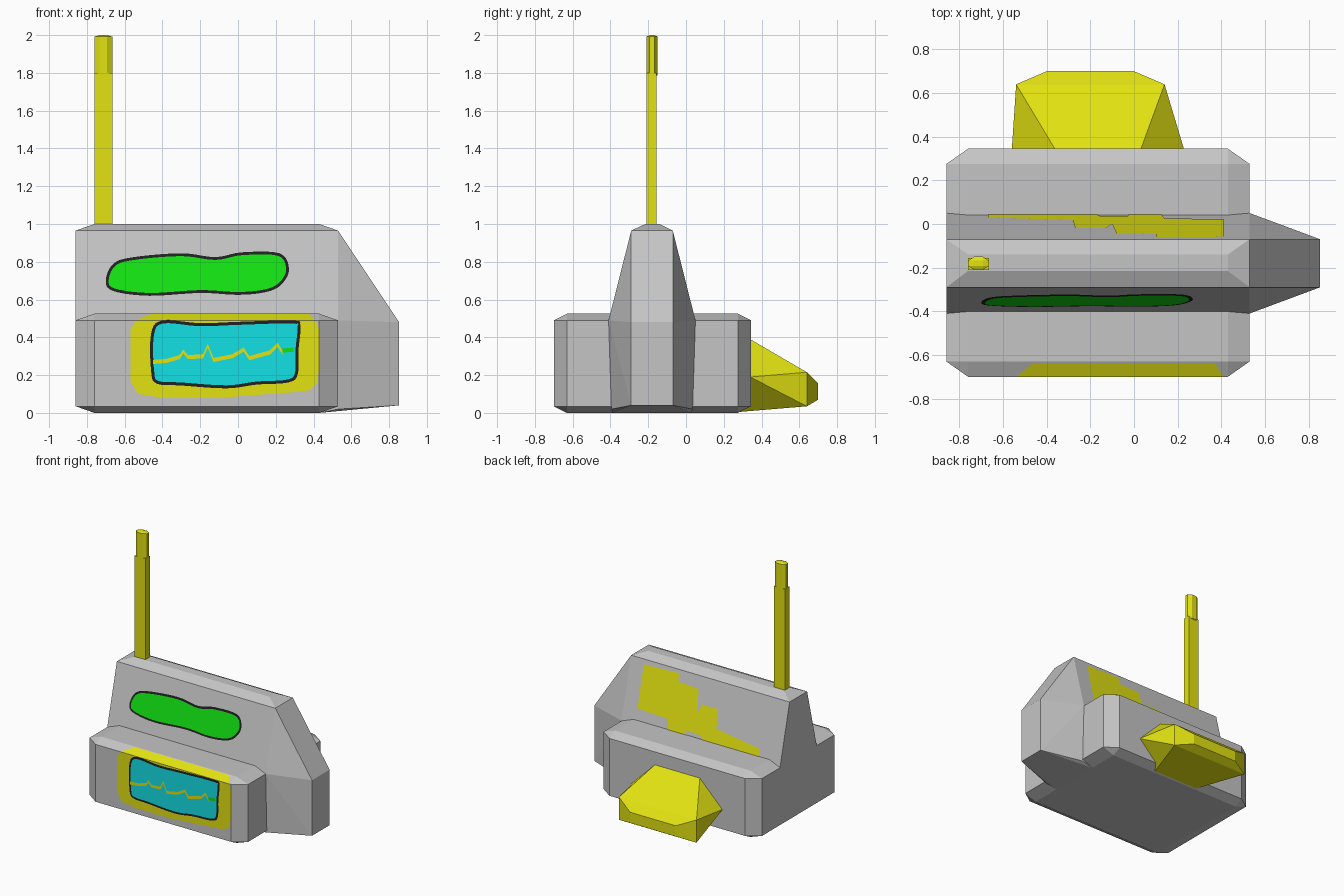
import bpy, bmesh, math
from mathutils import Vector

if "Cube" in bpy.data.objects:
    bpy.data.objects.remove(bpy.data.objects["Cube"])


def mat(name, rgb):
    m = bpy.data.materials.new(name)
    m.diffuse_color = (*rgb, 1)
    m.use_nodes = True
    m.node_tree.nodes["Principled BSDF"].inputs["Base Color"].default_value = m.diffuse_color
    return m


GREY = mat("grey", (0.56, 0.56, 0.56))
YELLOW = mat("yellow", (0.76, 0.76, 0.006))
GREEN = mat("green", (0.006, 0.76, 0.006))
CYAN = mat("cyan", (0.006, 0.75, 0.79))
BLACK = mat("black", (0.015, 0.015, 0.015))


def finish(bm, name, material):
    mesh = bpy.data.meshes.new(name)
    bm.to_mesh(mesh)
    bm.free()
    mesh.materials.append(material)
    ob = bpy.data.objects.new(name, mesh)
    bpy.context.collection.objects.link(ob)
    return ob


def hull(name, pts, material):
    """Flat-faced solid wrapped round a few corner points."""
    bm = bmesh.new()
    vs = [bm.verts.new(p) for p in pts]
    res = bmesh.ops.convex_hull(bm, input=vs)
    loose = [v for v in bm.verts if not v.link_faces]
    bmesh.ops.delete(bm, geom=loose, context='VERTS')
    bmesh.ops.dissolve_limit(bm, angle_limit=math.radians(1),
                             verts=bm.verts[:], edges=bm.edges[:])
    bmesh.ops.recalc_face_normals(bm, faces=bm.faces[:])
    return finish(bm, name, material)


def chamfer_points(lo, hi, c):
    """Corner points of a box with every edge chamfered by c = (x, y, z)."""
    pts = []
    for i in range(8):
        s = [(i >> k) & 1 for k in range(3)]
        for flush in range(3):
            pts.append([(hi[k] if s[k] else lo[k]) +
                        (0 if k == flush else (-c[k] if s[k] else c[k]))
                        for k in range(3)])
    return pts


def smooth(pts, n=5):
    """Closed Catmull-Rom curve through 2D points."""
    pts = [Vector(p) for p in pts]
    out = []
    for i in range(len(pts)):
        a, b, c, d = (pts[(i + k - 1) % len(pts)] for k in range(4))
        for j in range(n):
            t = j / n
            out.append(0.5 * (2 * b + (c - a) * t + (2 * a - 5 * b + 4 * c - d) * t * t
                              + (3 * b - a - 3 * c + d) * t ** 3))
    return out


def shrink(pts, d):
    """Move a counter-clockwise outline inward by d."""
    out = []
    for i, p in enumerate(pts):
        t = (pts[(i + 1) % len(pts)] - pts[i - 1]).normalized()
        out.append(p + Vector((-t.y, t.x)) * d)
    return out


def plate(name, pts, y_of_z, lift, material, direction=-1):
    """Thin painted face from an x/z outline laid on a front or back wall."""
    bm = bmesh.new()
    f = bm.faces.new([bm.verts.new((p[0], y_of_z(p[1]) + direction * lift, p[1]))
                      for p in pts])
    f.normal_update()
    if f.normal.y * direction < 0:
        f.normal_flip()
    bmesh.ops.triangulate(bm, faces=[f])
    return finish(bm, name, material)


def base_front(z):
    return -0.70


def fin_front(z):
    return -0.41 + (z - 0.49) * 0.12 / 0.475


def fin_back(z):
    return 0.05 - (z - 0.49) * 0.12 / 0.475


# Lower body
hull("base_body", chamfer_points((-0.86, -0.70, 0), (0.53, 0.345, 0.525), (0.10, 0.07, 0.035)), GREY)

# Tapered upper body
fin = []
for x, x_top in ((-0.86, -0.76), (0.53, 0.43)):
    fin += [(x, -0.41, 0.49), (x, 0.05, 0.49), (x, -0.405, 0.40), (x, 0.045, 0.40),
            (x, -0.29, 0.965), (x, -0.07, 0.965), (x_top, -0.215, 1.0), (x_top, -0.14, 1.0)]
hull("upper_body", fin, GREY)

# Sloping side nose
nose = [(0.43, -0.39, 0.0), (0.43, 0.03, 0.0)]
nose += [(0.53, y, z) for y, z in ((-0.395, 0.02), (0.035, 0.02), (-0.41, 0.49), (0.05, 0.49),
                                   (-0.29, 0.965), (-0.07, 0.965))]
nose += [(0.853, y, z) for y in (-0.29, -0.07) for z in (0.04, 0.48)]
hull("side_nose", nose, GREY)

# Rear bulge
bulge = []
for x_top, x_mid, x_rim, x_end in ((-0.36, -0.56, -0.54, -0.40), (0.03, 0.23, 0.14, 0.0)):
    bulge += [(x_top, 0.34, 0.39), (x_mid, 0.34, 0.19), (x_top, 0.27, 0.004),
              (x_rim, 0.64, 0.215), (x_rim, 0.64, 0.035),
              (x_end, 0.70, 0.155), (x_end, 0.70, 0.07)]
hull("rear_bulge", bulge, YELLOW)

# Antenna: square mast and chamfered tip
hull("antenna_mast", [(x, y, z) for x in (-0.76, -0.665) for y in (-0.21, -0.155)
                      for z in (0.97, 1.80)], YELLOW)
tip = chamfer_points((-0.76, -0.21, 1.78), (-0.665, -0.15, 2.0), (0.028, 0.018, 0.008))
hull("antenna_tip", tip, YELLOW)

# Green speaker strip with black rim
strip = smooth([(-0.70, 0.70), (-0.66, 0.645), (-0.47, 0.62), (-0.2, 0.635), (0, 0.625),
                (0.15, 0.64), (0.23, 0.68), (0.27, 0.76), (0.22, 0.845), (0.02, 0.85),
                (-0.12, 0.825), (-0.3, 0.845), (-0.55, 0.825), (-0.66, 0.79)])
plate("strip_rim", strip, fin_front, 0.003, BLACK)
plate("strip_panel", shrink(strip, 0.015), fin_front, 0.006, GREEN)

# Yellow screen surround, folded over the top chamfer
surround = [(-0.54, 0.49), (-0.57, 0.44), (-0.57, 0.17), (-0.53, 0.10), (-0.40, 0.08),
            (-0.10, 0.08), (0.30, 0.11), (0.38, 0.12), (0.42, 0.16), (0.43, 0.25),
            (0.43, 0.44), (0.41, 0.49)]
plate("screen_surround", surround, base_front, 0.002, YELLOW)
plate("surround_top", [(-0.54, 0.492), (0.41, 0.492), (0.37, 0.524), (-0.46, 0.524)],
      lambda z: -0.70 + (z - 0.49) * 2, 0.004, YELLOW)

# Screen with black rim
screen = smooth([(-0.46, 0.42), (-0.46, 0.22), (-0.43, 0.155), (-0.30, 0.145), (-0.06, 0.13),
                 (0.10, 0.15), (0.26, 0.16), (0.315, 0.20), (0.32, 0.33), (0.33, 0.46),
                 (0.29, 0.489), (0.0, 0.482), (-0.20, 0.475), (-0.40, 0.489)])
plate("screen_rim", screen, base_front, 0.004, BLACK)
plate("screen_glass", shrink(screen, 0.016), base_front, 0.006, CYAN)

# Wavy trace on the screen
trace = [(-0.45, 0.27), (-0.38, 0.275), (-0.31, 0.295), (-0.29, 0.325), (-0.265, 0.295),
         (-0.185, 0.30), (-0.16, 0.355), (-0.13, 0.28), (-0.03, 0.30), (0.03, 0.335),
         (0.06, 0.29), (0.17, 0.32), (0.21, 0.36), (0.235, 0.32)]


def ribbon(pts, w):
    return [(x, z + w) for x, z in pts] + [(x, z - w) for x, z in reversed(pts)]


plate("screen_trace", ribbon(trace, 0.011), base_front, 0.008, YELLOW)
plate("trace_end", ribbon([(0.235, 0.33), (0.295, 0.335)], 0.011), base_front, 0.008, GREEN)

# Stepped yellow patch on the back wall
patch = [(-0.67, 0.50), (-0.18, 0.50), (-0.16, 0.55), (-0.03, 0.56), (-0.02, 0.50),
         (0.12, 0.50), (0.14, 0.60), (0.41, 0.61), (0.41, 0.93), (0.10, 0.94),
         (0.10, 0.88), (-0.08, 0.87), (-0.10, 0.70), (-0.13, 0.77), (-0.27, 0.77),
         (-0.28, 0.63), (-0.67, 0.58)]
patch = [(x, z) for x, z in patch]
plate("back_patch", patch, fin_back, 0.003, YELLOW, direction=1)
